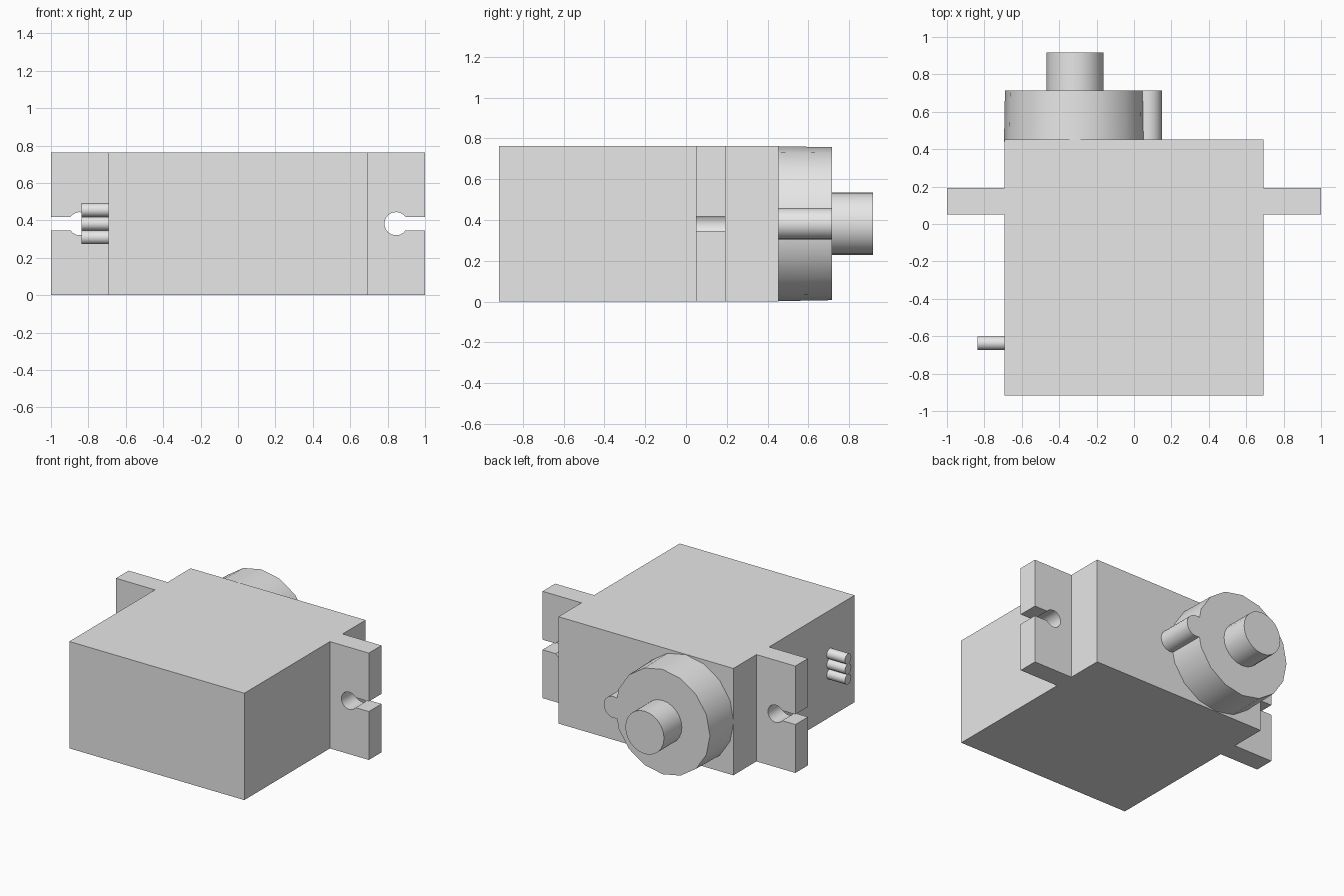
import bpy, bmesh, math
from mathutils import Matrix, Vector

if "Cube" in bpy.data.objects:
    bpy.data.objects.remove(bpy.data.objects["Cube"], do_unlink=True)

MID = 0.382      # height of the centre line
HEIGHT = 0.764

grey = bpy.data.materials.new("light_grey")
grey.use_nodes = True
colour = (0.8, 0.8, 0.8, 1)
grey.diffuse_color = colour
grey.node_tree.nodes["Principled BSDF"].inputs["Base Color"].default_value = colour


def finish(name, bm, smooth=True):
    bmesh.ops.recalc_face_normals(bm, faces=bm.faces)
    mesh = bpy.data.meshes.new(name)
    bm.to_mesh(mesh)
    bm.free()
    mesh.materials.append(grey)
    obj = bpy.data.objects.new(name, mesh)
    bpy.context.collection.objects.link(obj)
    if smooth:
        bpy.ops.object.select_all(action="DESELECT")
        obj.select_set(True)
        bpy.context.view_layer.objects.active = obj
        bpy.ops.object.shade_smooth_by_angle(angle=math.radians(35))
    return obj


def rod(name, start, end, r1, r2=None, sides=24):
    """Closed cylinder or cone between two points."""
    a, b = Vector(start), Vector(end)
    axis = b - a
    turn = axis.to_track_quat("Z", "Y").to_matrix().to_4x4()
    bm = bmesh.new()
    bmesh.ops.create_cone(bm, cap_ends=True, segments=sides, radius1=r1,
                          radius2=r2 or r1, depth=axis.length,
                          matrix=Matrix.Translation((a + b) / 2) @ turn)
    return finish(name, bm)


# Main case
bm = bmesh.new()
bmesh.ops.create_cube(bm, size=1)
bmesh.ops.scale(bm, vec=(1.384, 1.37, HEIGHT), verts=bm.verts)
bmesh.ops.translate(bm, vec=(0, -0.232, HEIGHT / 2), verts=bm.verts)
finish("case", bm, smooth=False)


# Mounting ears with a keyhole slot open at the outer edge
def ear(name, side):
    radius, slot, hole_x, steps = 0.062, 0.036, 0.845, 18
    gap = math.asin(slot / radius)
    outline = [(1, MID + slot)]
    for i in range(steps + 1):
        a = gap + (2 * math.pi - 2 * gap) * i / steps
        outline.append((hole_x + radius * math.cos(a), MID + radius * math.sin(a)))
    outline += [(1, MID - slot), (1, 0), (0.69, 0), (0.69, HEIGHT), (1, HEIGHT)]
    bm = bmesh.new()
    face = bm.faces.new([bm.verts.new((side * x, 0.05, z)) for x, z in outline])
    new = bmesh.ops.extrude_face_region(bm, geom=[face], use_keep_orig=True)["geom"]
    bmesh.ops.translate(bm, vec=(0, 0.143, 0),
                        verts=[v for v in new if isinstance(v, bmesh.types.BMVert)])
    bmesh.ops.triangulate(bm, faces=[f for f in bm.faces if len(f.verts) > 4])
    finish(name, bm)


ear("left_ear", 1)
ear("right_ear", -1)

# Gear housing, its side lug and the output shaft on the back
GEAR_X = -0.315
rod("gear_housing", (GEAR_X, 0.44, MID), (GEAR_X, 0.715, MID), 0.38, 0.375, sides=16)
rod("gear_lug", (0.073, 0.44, MID), (0.073, 0.715, MID), 0.077)
rod("output_shaft", (GEAR_X, 0.7, MID), (GEAR_X, 0.917, MID), 0.153)

# Three cable wires on the right side
for i, name in enumerate(("lower_wire", "middle_wire", "upper_wire")):
    z = MID + (i - 1) * 0.073
    rod(name, (-0.68, -0.637, z), (-0.836, -0.637, z), 0.0365, sides=16)
